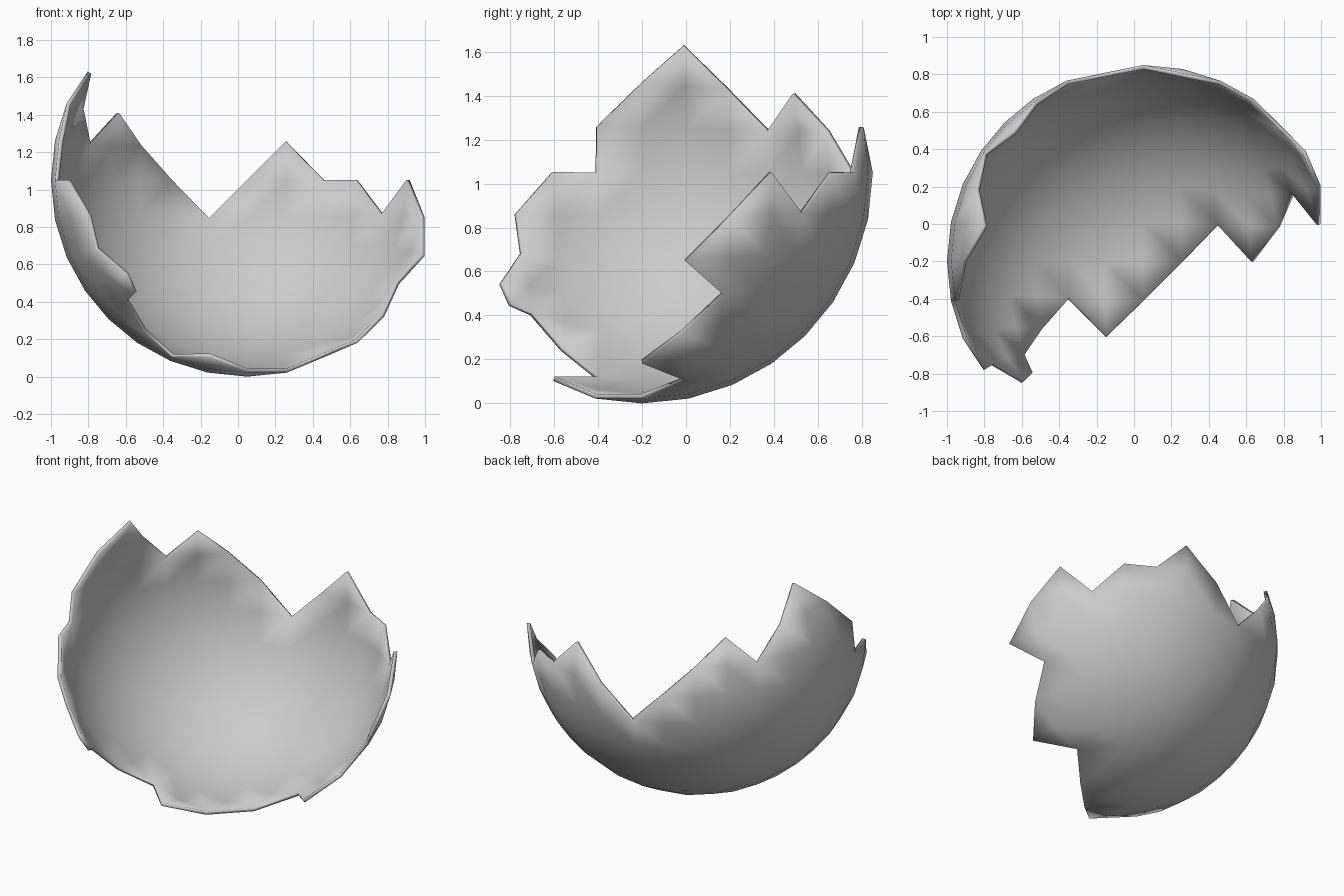
import bpy, bmesh, math
from mathutils import Vector

if "Cube" in bpy.data.objects:
    bpy.data.objects.remove(bpy.data.objects["Cube"])

RADIUS = 1.05
CENTRE = Vector((0.05, -0.2, 1.05))

# Quad sphere: subdivided cube pushed out to a sphere (8 x 8 cells per side)
bpy.ops.mesh.primitive_cube_add(size=2)
shell = bpy.context.object
shell.name = "broken_shell"
sub = shell.modifiers.new("rounding", 'SUBSURF')
sub.levels = 3
bpy.ops.object.modifier_apply(modifier=sub.name)

bm = bmesh.new()
bm.from_mesh(shell.data)
for v in bm.verts:
    v.co = v.co.normalized() * RADIUS

# Jagged rim, as lattice points on the cube (-4..4 per axis)
rim = [(-4, 1, 3), (-4, 0, 2), (-4, -1, 1), (-4, -1, 0), (-4, -2, 0),
       (-4, -3, -1), (-4, -3, -2), (-4, -4, -3), (-4, -4, -4), (-4, -3, -4),
       (-3, -2, -4), (-2, -1, -4), (-1, -2, -4), (0, -1, -4), (1, 0, -4),
       (2, 1, -4), (3, 0, -4), (4, 1, -4), (4, 2, -3), (4, 1, -2),
       (4, 2, -1), (4, 3, 0), (4, 4, -1), (3, 4, 0), (2, 4, 0),
       (1, 4, 1), (0, 4, 0), (-1, 4, -1), (-2, 4, 0), (-3, 4, 1),
       (-4, 4, 2), (-4, 3, 1), (-4, 2, 2)]


def nearest(p):
    d = Vector([math.tan(c * math.pi / 16) for c in p]).normalized() * RADIUS
    return min(bm.verts, key=lambda v: (v.co - d).length)


# Split cells where the rim runs diagonally, and collect the rim edges
pts = [nearest(p) for p in rim]
cut = set()
for a, b in zip(pts, pts[1:] + pts[:1]):
    if not bm.edges.get((a, b)):
        shared = set(a.link_faces) & set(b.link_faces)
        if shared:
            bmesh.utils.face_split(shared.pop(), a, b)
    e = bm.edges.get((a, b))
    if e:
        cut.add(e)

# Keep everything connected to the lower back without crossing the rim
seed = nearest((0, 4, -4)).link_faces[0]
keep, stack = {seed}, [seed]
while stack:
    for e in stack.pop().edges:
        if e not in cut:
            for f in e.link_faces:
                if f not in keep:
                    keep.add(f)
                    stack.append(f)
bmesh.ops.delete(bm, geom=[f for f in bm.faces if f not in keep], context='FACES')

bmesh.ops.translate(bm, verts=bm.verts, vec=CENTRE)
bm.to_mesh(shell.data)
bm.free()

# Thin wall, smooth all over
wall = shell.modifiers.new("wall", 'SOLIDIFY')
wall.thickness = 0.022
wall.offset = -1
bpy.ops.object.shade_smooth()
